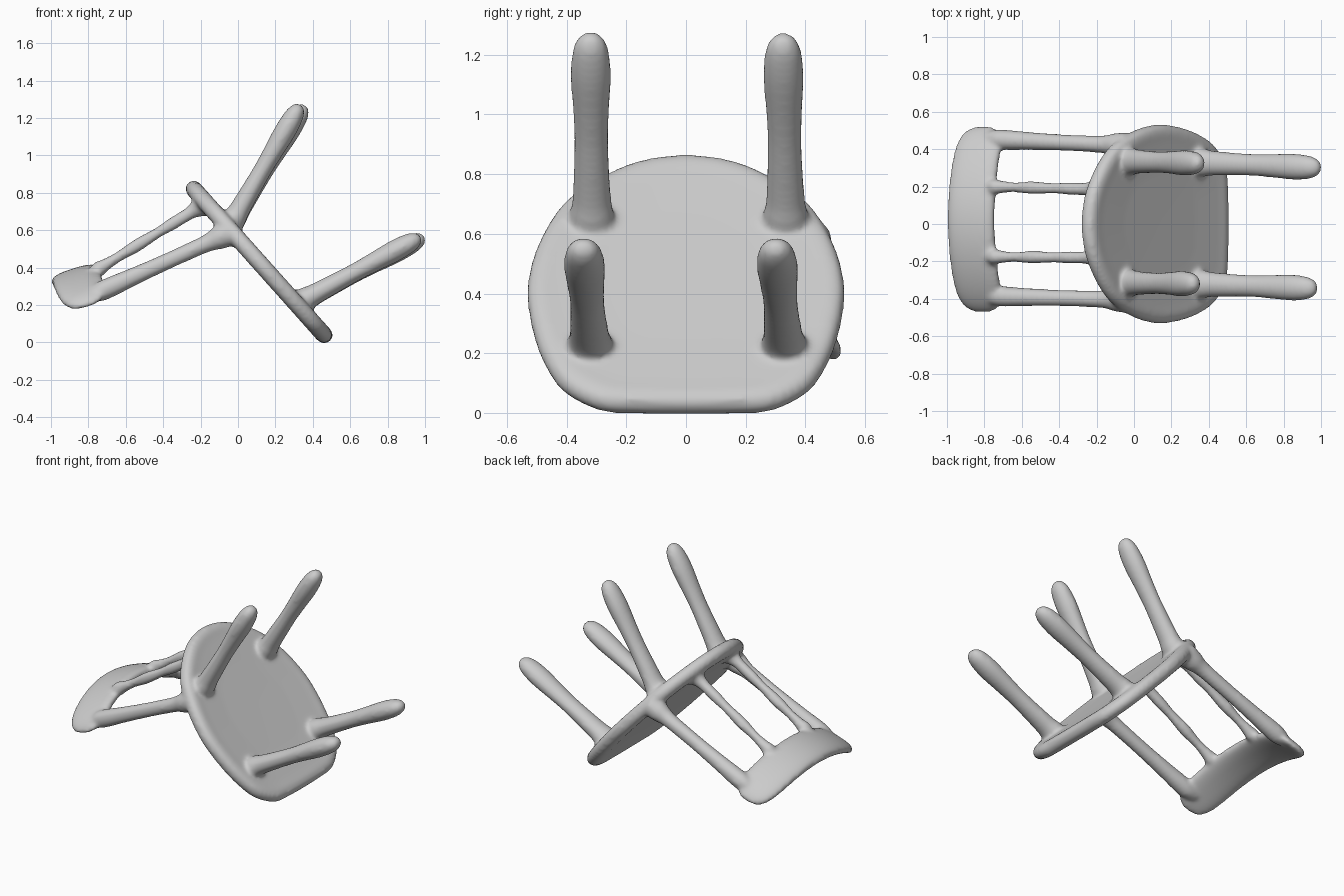
import bpy, bmesh, math
from mathutils import Vector

if "Cube" in bpy.data.objects:
    bpy.data.objects.remove(bpy.data.objects["Cube"])

grey = bpy.data.materials.new("plain grey")
grey.diffuse_color = (0.6, 0.6, 0.6, 1)
grey.use_nodes = True
grey.node_tree.nodes["Principled BSDF"].inputs["Base Color"].default_value = grey.diffuse_color
bm = bmesh.new()          # all parts are gathered here, then fused


def spline(pts, n, cyclic=False):
    """Catmull-Rom interpolation of points of any dimension."""
    pts = [Vector(p) for p in pts]
    m = len(pts)
    get = (lambda i: pts[i % m]) if cyclic else (lambda i: pts[max(0, min(m - 1, i))])
    out = []
    for i in range(m if cyclic else m - 1):
        a, b, c, d = (get(i + k) for k in (-1, 0, 1, 2))
        for k in range(n):
            t = k / n
            out.append(0.5 * (2 * b + (c - a) * t + (2 * a - 5 * b + 4 * c - d) * t * t
                              + (3 * b - a - 3 * c + d) * t ** 3))
    if not cyclic:
        out.append(pts[-1])
    return out


def loft(rings):
    """Skin a list of closed rings and close both ends."""
    rows = [[bm.verts.new(p) for p in r] for r in rings]
    n = len(rows[0])
    faces = [bm.faces.new((a[i], a[(i + 1) % n], b[(i + 1) % n], b[i]))
             for a, b in zip(rows, rows[1:]) for i in range(n)]
    faces += [bm.faces.new(rows[0]), bm.faces.new(rows[-1])]
    bmesh.ops.recalc_face_normals(bm, faces=faces)


def rod(start, end, profile, wide=1.0, sides=20):
    """Turned rod; profile lists (fraction along, radius), wide stretches it in y."""
    start, end = Vector(start), Vector(end)
    axis = (end - start).normalized()
    side = (Vector((0, 1, 0)) - axis * axis.y).normalized()
    up = axis.cross(side)
    rings = []
    for t, r in spline(profile, 5):
        c = start.lerp(end, t)
        rings.append([c + side * (r * wide * math.cos(a)) + up * (r * math.sin(a))
                      for a in (2 * math.pi * k / sides for k in range(sides))])
    loft(rings)


# Seat: rounded slab, tilted
U = Vector((0.666, 0, -0.746))       # towards the front edge
N = Vector((0.746, 0, 0.666))        # towards the legs
CENTRE = Vector((0.108, 0, 0.434))
half = [(0.16, 0.572), (0.29, 0.56), (0.41, 0.48), (0.475, 0.36), (0.515, 0.215),
        (0.533, 0.05), (0.517, -0.09), (0.477, -0.22), (0.41, -0.35),
        (0.30, -0.455), (0.16, -0.535)]
outline = spline([(0, 0.575)] + half + [(0, -0.563)] + [(-y, u) for y, u in half[::-1]],
                 4, cyclic=True)
section = [(0.02, -0.036), (0.5, -0.037), (0.82, -0.042), (0.91, -0.046), (0.965, -0.037),
           (0.99, -0.02), (1.0, 0.0), (0.99, 0.022), (0.965, 0.039), (0.91, 0.046),
           (0.82, 0.042), (0.5, 0.036), (0.02, 0.035)]
loft([[CENTRE + Vector((0, p[0] * s, 0)) + U * (p[1] * s) + N * h for p in outline]
      for s, h in section])

# Legs: slightly flared at the seat, slim neck, bulbous rounded tip
leg = [(0, 0.066), (0.09, 0.063), (0.14, 0.057), (0.25, 0.053), (0.45, 0.049), (0.6, 0.052),
       (0.78, 0.058), (0.9, 0.053), (0.96, 0.041), (0.99, 0.024), (1, 0.004)]
rod((-0.05, -0.315, 0.61), (0.335, -0.32, 1.272), leg, 1.18)      # rear pair
rod((-0.05, 0.335, 0.61), (0.36, 0.325, 1.268), leg, 1.18)
rod((0.313, -0.32, 0.205), (0.978, -0.345, 0.565), leg, 1.2)      # front pair
rod((0.313, 0.33, 0.205), (0.998, 0.30, 0.565), leg, 1.2)

# Back posts and spindles
post = [(0, 0.07), (0.08, 0.063), (0.13, 0.052), (0.2, 0.046), (0.45, 0.044), (0.7, 0.049),
        (0.83, 0.054), (0.92, 0.052), (1, 0.03)]
spindle = [(0, 0.06), (0.07, 0.052), (0.11, 0.04), (0.17, 0.034), (0.3, 0.034), (0.42, 0.029),
           (0.6, 0.035), (0.75, 0.028), (0.87, 0.034), (0.93, 0.042), (1, 0.025)]
rod((-0.045, -0.405, 0.585), (-0.80, -0.385, 0.242), post)
rod((-0.045, 0.42, 0.585), (-0.80, 0.455, 0.242), post)
rod((-0.17, -0.18, 0.745), (-0.79, -0.175, 0.365), spindle)
rod((-0.17, 0.185, 0.745), (-0.79, 0.2, 0.365), spindle)

# Crest rail: curved band across the back, rounded ends
D = Vector((0.95, 0, 0.3)).normalized()
T = Vector((-D.z, 0, D.x))
rings = []
for k in range(41):
    s = max(-0.9995, min(0.9995, -math.cos(math.pi * k / 40)))
    w = 0.131 * (1 - abs(s) ** 9) ** 0.4
    h = 0.040 * (1 - abs(s) ** 12) ** 0.5
    c = Vector((-0.871 + 0.065 * s * s, 0.025 + 0.498 * s, 0.357 - 0.155 * s * s))
    ring = []
    for j in range(28):
        x, z = math.cos(2 * math.pi * j / 28), math.sin(2 * math.pi * j / 28)
        ring.append(c + D * (w * math.copysign(abs(x) ** 0.75, x))
                    + T * (h * math.copysign(abs(z) ** 0.75, z)))
    rings.append(ring)
loft(rings)

# Fuse the parts into one softly blended body
mesh = bpy.data.meshes.new("chair")
bm.to_mesh(mesh)
bm.free()
mesh.materials.append(grey)
chair = bpy.data.objects.new("chair", mesh)
bpy.context.collection.objects.link(chair)
fuse = chair.modifiers.new("fuse", 'REMESH')
fuse.mode = 'VOXEL'
fuse.voxel_size = 0.012
fuse.use_smooth_shade = True
soften = chair.modifiers.new("soften", 'SMOOTH')
soften.factor = 0.5
soften.iterations = 10
